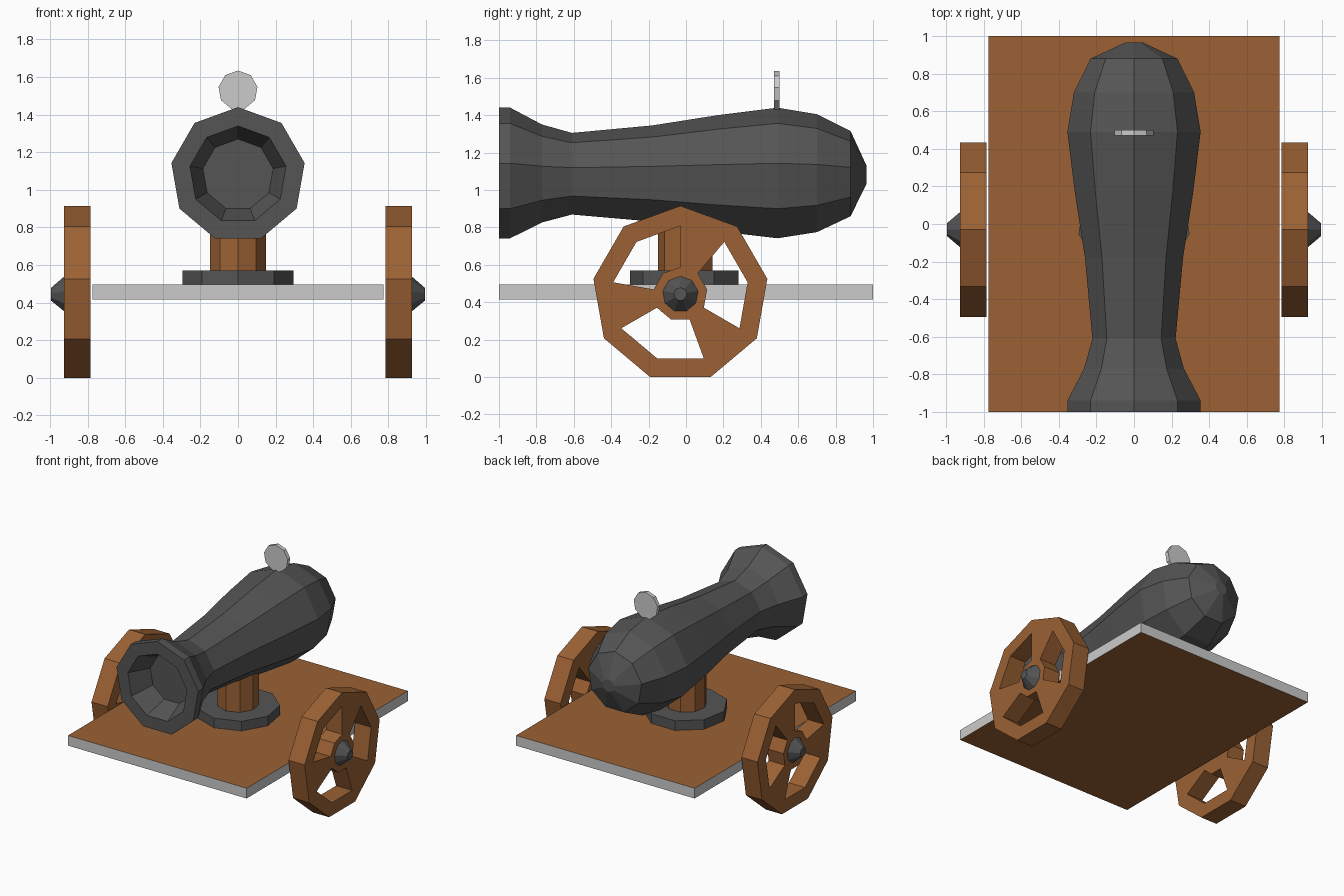
import bpy, bmesh, math
from mathutils import Vector

if "Cube" in bpy.data.objects:
    bpy.data.objects.remove(bpy.data.objects["Cube"])

SIDES = 9
X, Y, Z = Vector((1, 0, 0)), Vector((0, 1, 0)), Vector((0, 0, 1))


def material(name, rgb):
    m = bpy.data.materials.new(name)
    m.diffuse_color = (*rgb, 1)
    m.use_nodes = True
    m.node_tree.nodes["Principled BSDF"].inputs["Base Color"].default_value = m.diffuse_color
    return m


WOOD = material("wood", (0.33, 0.12, 0.034))
IRON = material("iron", (0.09, 0.09, 0.09))


def finish(name, bm, mats=(), mirror=False):
    bmesh.ops.recalc_face_normals(bm, faces=bm.faces[:])
    mesh = bpy.data.meshes.new(name)
    bm.to_mesh(mesh)
    bm.free()
    for m in mats:
        mesh.materials.append(m)
    ob = bpy.data.objects.new(name, mesh)
    bpy.context.collection.objects.link(ob)
    if mirror:
        ob.modifiers.new("mirror", 'MIRROR').use_axis = (True, False, False)
    return ob


def ring(bm, centre, axis, start, r):
    side = axis.cross(start)
    angles = [2 * math.pi * k / SIDES for k in range(SIDES)]
    return [bm.verts.new(centre + r * (math.cos(a) * start + math.sin(a) * side)) for a in angles]


def lathe(name, profile, centre, axis, start, mats=(), mirror=False):
    """Turn (offset, radius) pairs about an axis; first corner points along start."""
    bm = bmesh.new()
    rings = [ring(bm, Vector(centre) + axis * h, axis, start, r) for h, r in profile]
    for a, b in zip(rings, rings[1:]):
        for k in range(SIDES):
            n = (k + 1) % SIDES
            bm.faces.new((a[k], a[n], b[n], b[k]))
    bm.faces.new(rings[0])
    bm.faces.new(rings[-1])
    return finish(name, bm, mats, mirror)


# Barrel, from the bore floor round the muzzle to the breech
lathe("barrel", [(-0.82, 0.19), (-1, 0.26), (-1, 0.36), (-0.94, 0.36), (-0.77, 0.27),
                 (-0.61, 0.225), (-0.18, 0.265), (0.17, 0.32), (0.49, 0.36),
                 (0.70, 0.325), (0.88, 0.235), (0.965, 0.05)],
      (0, 0, 1.08), Y, Z, [IRON])

# Sight disc on top of the barrel
lathe("sight", [(0.47, 0.105), (0.50, 0.105)], (0, 0, 1.53), Y, Z)

# Turntable and post
lathe("turntable", [(0.49, 0.30), (0.57, 0.30)], (0, 0, 0), Z, -Y, [IRON])
lathe("post", [(0.56, 0.15), (0.92, 0.15)], (0, 0, 0), Z, -Y, [WOOD])

# Platform: wooden top and underside, plain grey edges
bm = bmesh.new()
bmesh.ops.create_cube(bm, size=1)
for v in bm.verts:
    v.co = (v.co.x * 1.55, v.co.y * 2, v.co.z * 0.08 + 0.455)
bm.normal_update()
for f in bm.faces:
    f.material_index = 1 if abs(f.normal.z) > 0.5 else 0
finish("platform", bm, [None, WOOD])

# Wheels: rim, hub and three spokes, extruded and mirrored
hub_centre = Vector((0.785, -0.03, 0.443))
bm = bmesh.new()
outer, inner, hub = [ring(bm, hub_centre, X, Z, r) for r in (0.472, 0.365, 0.145)]
for k in range(SIDES):
    n = (k + 1) % SIDES
    bm.faces.new((outer[k], outer[n], inner[n], inner[k]))
    # Corners run from the top towards the front, every third gap is a spoke
    if (SIDES - 1 - k) % 3 == 0 if X.cross(Z).y > 0 else k % 3 == 2:
        bm.faces.new((inner[k], inner[n], hub[n], hub[k]))
bm.faces.new(hub)
ext = bmesh.ops.extrude_face_region(bm, geom=bm.faces[:])
bmesh.ops.translate(bm, vec=(0.14, 0, 0),
                    verts=[g for g in ext["geom"] if isinstance(g, bmesh.types.BMVert)])
finish("wheels", bm, [WOOD], mirror=True)

# Hub caps
lathe("hub_caps", [(0.92, 0.10), (0.945, 0.10 * 0.78), (0.995, 0.035)][::2], (0, -0.03, 0.443),
      X, Z, [IRON], mirror=True)
